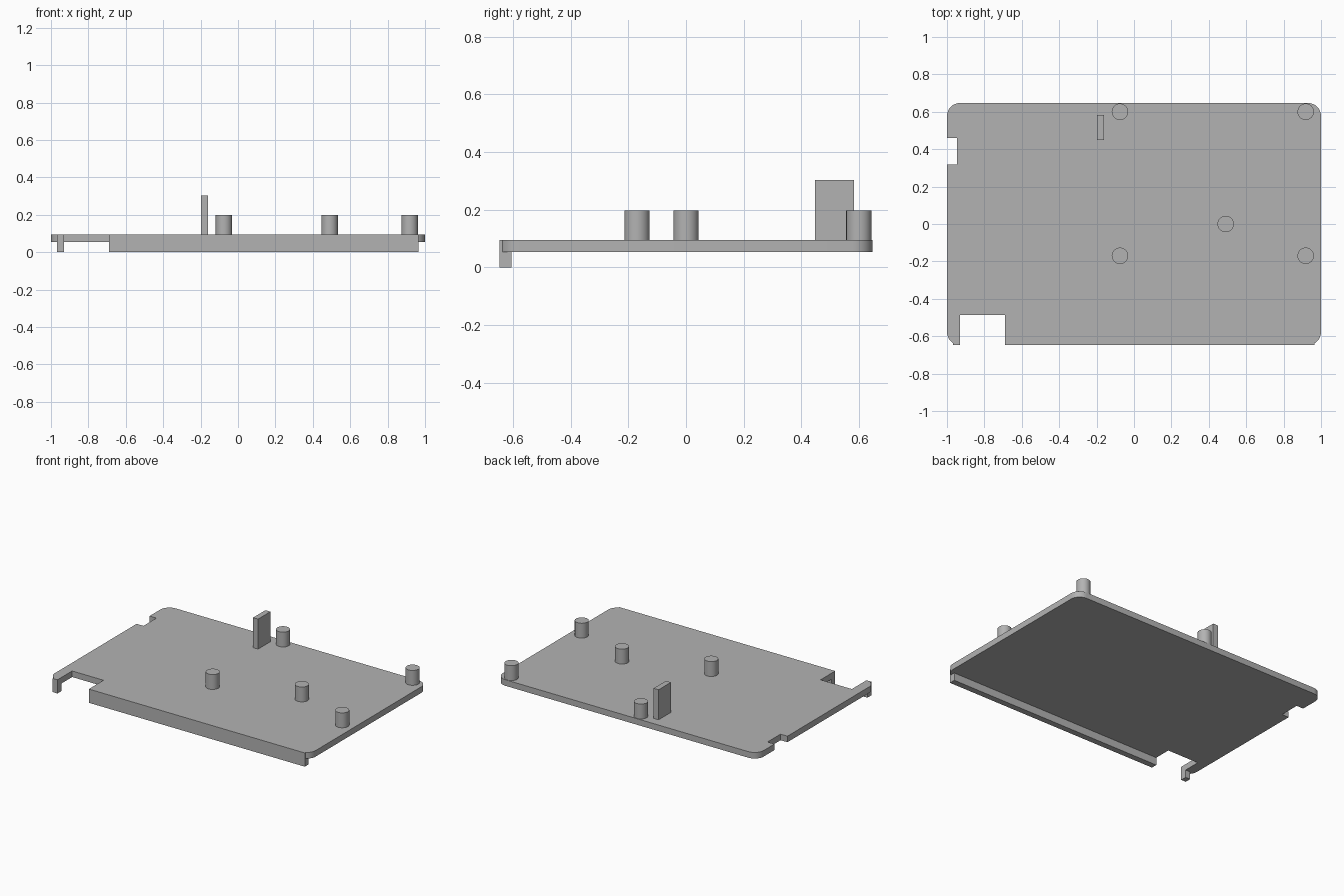
import bpy
import bmesh
from math import cos, sin, pi, radians

cube = bpy.data.objects.get("Cube")
if cube:
    bpy.data.objects.remove(cube, do_unlink=True)

GREY = (0.45, 0.45, 0.45, 1)
grey = bpy.data.materials.new("plain grey")
grey.use_nodes = True
grey.diffuse_color = GREY
grey.node_tree.nodes["Principled BSDF"].inputs["Base Color"].default_value = GREY

HALF_X, HALF_Y = 1.0, 0.647
BOTTOM, TOP = 0.053, 0.095
CORNER = 0.07


def prism(name, outline, z0, z1):
    """Extrude a counter-clockwise outline from z0 up to z1."""
    bm = bmesh.new()
    face = bm.faces.new([bm.verts.new((x, y, z0)) for x, y in outline])
    ext = bmesh.ops.extrude_face_region(bm, geom=[face])
    top = [v for v in ext["geom"] if isinstance(v, bmesh.types.BMVert)]
    bmesh.ops.translate(bm, verts=top, vec=(0, 0, z1 - z0))
    bmesh.ops.recalc_face_normals(bm, faces=bm.faces)
    mesh = bpy.data.meshes.new(name)
    bm.to_mesh(mesh)
    bm.free()
    mesh.materials.append(grey)
    obj = bpy.data.objects.new(name, mesh)
    bpy.context.collection.objects.link(obj)
    return obj


def box(name, x0, x1, y0, y1, z0, z1):
    return prism(name, [(x0, y0), (x1, y0), (x1, y1), (x0, y1)], z0, z1)


def arc(cx, cy, r, start, sweep, steps):
    return [(cx + r * cos(start + sweep * i / steps),
             cy + r * sin(start + sweep * i / steps)) for i in range(steps + 1)]


def activate(obj):
    bpy.ops.object.select_all(action="DESELECT")
    obj.select_set(True)
    bpy.context.view_layer.objects.active = obj


def combine(target, tool, operation):
    mod = target.modifiers.new(operation.lower(), "BOOLEAN")
    mod.operation, mod.solver, mod.object = operation, "EXACT", tool
    activate(target)
    bpy.ops.object.modifier_apply(modifier=mod.name)
    bpy.data.objects.remove(tool, do_unlink=True)


def smooth(obj):
    activate(obj)
    bpy.ops.object.shade_smooth_by_angle(angle=radians(30))


# Flat plate with rounded corners
outline = []
for i, (sx, sy) in enumerate([(1, 1), (-1, 1), (-1, -1), (1, -1)]):
    outline += arc(sx * (HALF_X - CORNER), sy * (HALF_Y - CORNER),
                   CORNER, i * pi / 2, pi / 2, 8)
plate = prism("base_plate", outline, BOTTOM, TOP)

# Downward lip along the front edge
combine(plate, box("front_lip", -0.967, 0.965, -HALF_Y, -0.605, 0, TOP), "UNION")

# Notches in the front and right edges
combine(plate, box("front_notch", -0.93, -0.69, -0.8, -0.487, -0.1, 0.2), "DIFFERENCE")
combine(plate, box("side_notch", -1.1, -0.947, 0.318, 0.46, -0.1, 0.2), "DIFFERENCE")
smooth(plate)

# Round pegs
for n, (x, y) in enumerate([(-0.075, 0.6), (0.918, 0.6), (0.49, 0),
                            (-0.075, -0.17), (0.918, -0.17)], 1):
    peg = prism(f"peg_{n}", arc(x, y, 0.044, 0, 2 * pi, 32)[:-1], TOP, 0.198)
    smooth(peg)

# Tall upright tab
box("upright_tab", -0.198, -0.16, 0.448, 0.583, TOP, 0.303)
